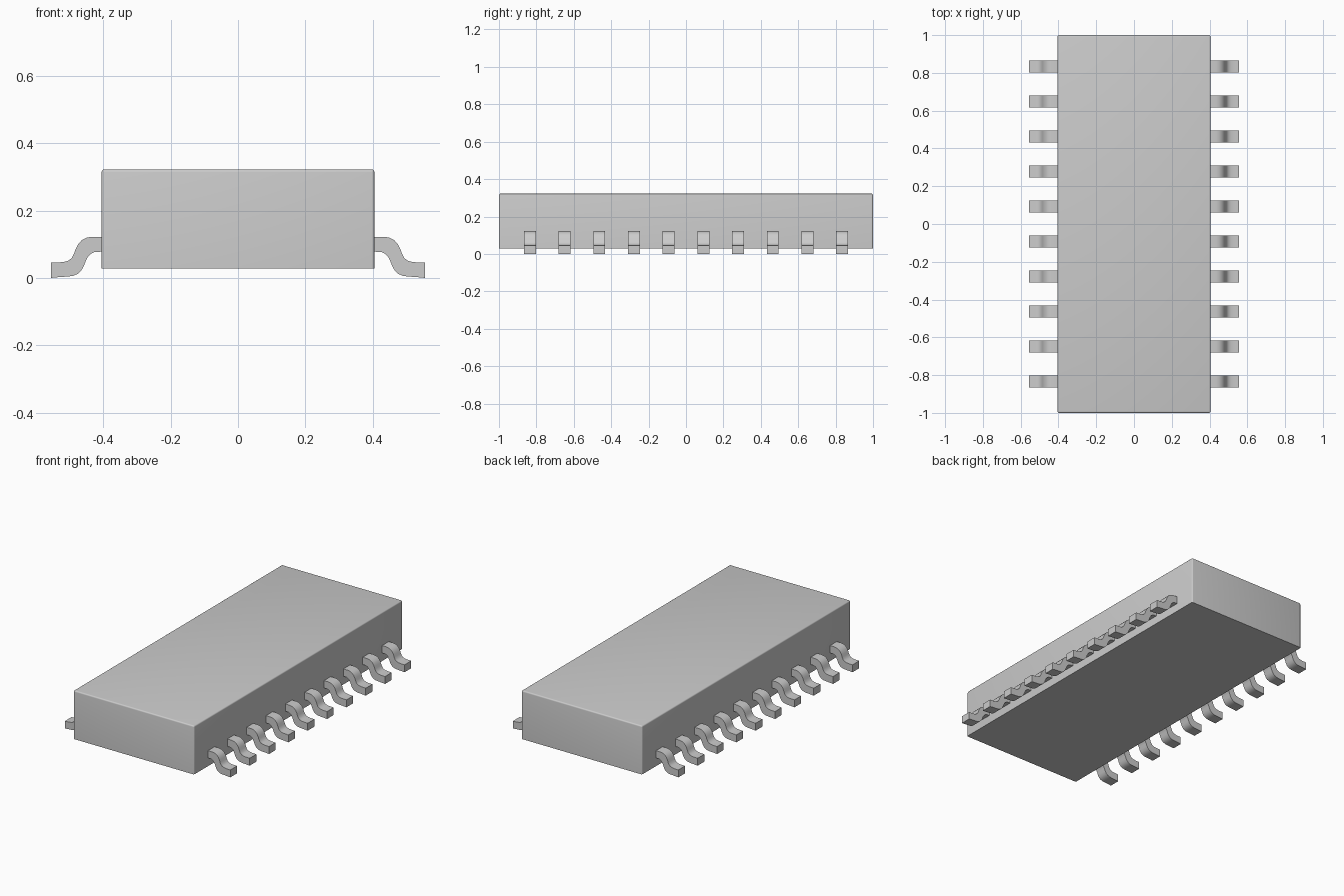
import bpy, bmesh, math
from mathutils import Vector

if "Cube" in bpy.data.objects:
    bpy.data.objects.remove(bpy.data.objects["Cube"], do_unlink=True)

# Single grey material
grey = bpy.data.materials.new("plain grey")
grey.use_nodes = True
COLOUR = (0.60, 0.60, 0.60, 1.0)
grey.diffuse_color = COLOUR
grey.node_tree.nodes["Principled BSDF"].inputs["Base Color"].default_value = COLOUR


def finish(bm, name, angle):
    bmesh.ops.recalc_face_normals(bm, faces=bm.faces)
    mesh = bpy.data.meshes.new(name)
    bm.to_mesh(mesh)
    bm.free()
    mesh.materials.append(grey)
    obj = bpy.data.objects.new(name, mesh)
    bpy.context.collection.objects.link(obj)
    bpy.ops.object.select_all(action="DESELECT")
    obj.select_set(True)
    bpy.context.view_layer.objects.active = obj
    bpy.ops.object.shade_smooth_by_angle(angle=math.radians(angle))
    return obj


# Package body: box with rounded top and upright edges, sharp underside
HALF_X, HALF_Y, Z0, Z1 = 0.405, 1.0, 0.028, 0.322
bm = bmesh.new()
bmesh.ops.create_cube(bm, size=1)
for v in bm.verts:
    v.co = Vector((v.co.x * 2 * HALF_X, v.co.y * 2 * HALF_Y,
                   Z1 if v.co.z > 0 else Z0))
edges = [e for e in bm.edges if max(v.co.z for v in e.verts) > Z0 + 0.01]
bmesh.ops.bevel(bm, geom=edges, offset=0.008, segments=4, profile=0.5, affect="EDGES")
finish(bm, "package_body", 35)

# Gull-wing pin outline in x and z: upper side outwards, then lower side back
PIN = [(0.400, 0.122), (0.435, 0.122), (0.451, 0.119), (0.465, 0.111),
       (0.475, 0.100), (0.482, 0.086), (0.487, 0.072), (0.493, 0.060),
       (0.502, 0.052), (0.514, 0.048), (0.530, 0.046), (0.555, 0.045),
       (0.555, 0.000), (0.535, 0.002), (0.505, 0.004), (0.490, 0.006),
       (0.476, 0.012), (0.466, 0.021), (0.459, 0.033), (0.453, 0.048),
       (0.446, 0.062), (0.437, 0.072), (0.425, 0.077), (0.400, 0.078)]
PIN_WIDTH, PITCH, COUNT = 0.064, 0.1855, 10


def add_pin(bm, side, y):
    verts = [bm.verts.new((side * x, y - PIN_WIDTH / 2, z)) for x, z in PIN]
    face = bm.faces.new(verts)
    out = bmesh.ops.extrude_face_region(bm, geom=[face], use_keep_orig=True)
    moved = [g for g in out["geom"] if isinstance(g, bmesh.types.BMVert)]
    bmesh.ops.translate(bm, verts=moved, vec=(0, PIN_WIDTH, 0))


# A row of pins along each long side
for side, name in ((1, "left_pins"), (-1, "right_pins")):
    bm = bmesh.new()
    for i in range(COUNT):
        add_pin(bm, side, (i - (COUNT - 1) / 2) * PITCH)
    finish(bm, name, 40)
